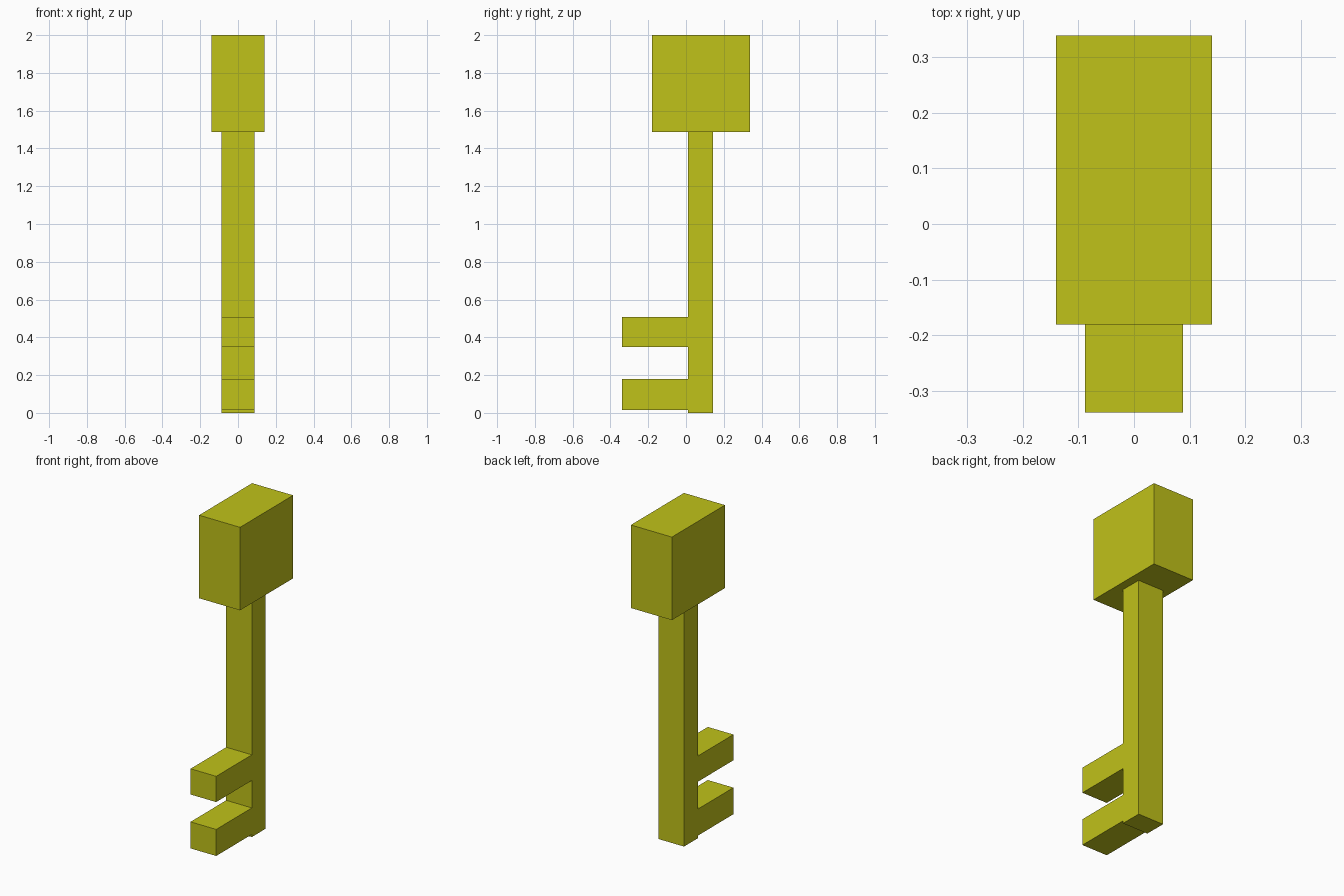
import bpy
import bmesh

if "Cube" in bpy.data.objects:
    bpy.data.objects.remove(bpy.data.objects["Cube"])

gold = bpy.data.materials.new("yellow")
gold.diffuse_color = (0.53, 0.54, 0.01, 1)
gold.use_nodes = True
gold.node_tree.nodes["Principled BSDF"].inputs["Base Color"].default_value = gold.diffuse_color


def extruded(name, profile, half_width):
    """Extrude a (y, z) side profile symmetrically along x."""
    bm = bmesh.new()
    face = bm.faces.new([bm.verts.new((-half_width, y, z)) for y, z in profile])
    ext = bmesh.ops.extrude_face_region(bm, geom=[face])
    moved = [v for v in ext["geom"] if isinstance(v, bmesh.types.BMVert)]
    bmesh.ops.translate(bm, verts=moved, vec=(2 * half_width, 0, 0))
    bmesh.ops.recalc_face_normals(bm, faces=bm.faces)
    mesh = bpy.data.meshes.new(name)
    bm.to_mesh(mesh)
    bm.free()
    mesh.materials.append(gold)
    obj = bpy.data.objects.new(name, mesh)
    bpy.context.collection.objects.link(obj)
    return obj


# Key handle block
HEAD_BOTTOM = 1.487
extruded("key_head", [(-0.18, HEAD_BOTTOM), (0.338, HEAD_BOTTOM),
                      (0.338, 2.0), (-0.18, 2.0)], 0.14)

# Shaft with two teeth, as one side profile
FRONT, BACK, TIP = 0.01, 0.144, -0.338
profile = [(BACK, HEAD_BOTTOM), (BACK, 0), (FRONT, 0)]
for low, high in ((0.016, 0.18), (0.349, 0.508)):
    profile += [(FRONT, low), (TIP, low), (TIP, high), (FRONT, high)]
profile.append((FRONT, HEAD_BOTTOM))
extruded("key_shaft_and_teeth", profile, 0.0875)
